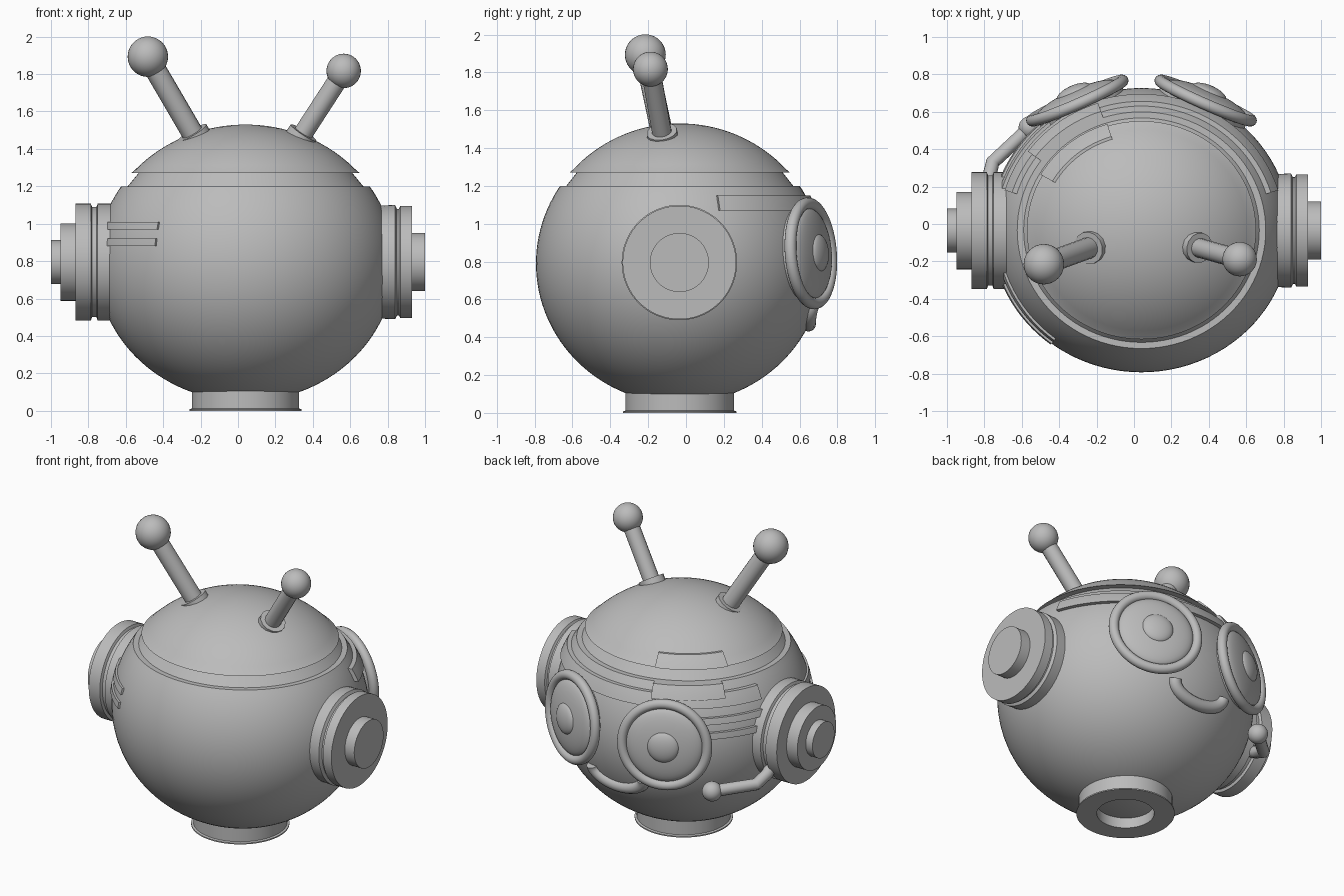
import bpy, bmesh, math
from mathutils import Vector, Matrix

cube = bpy.data.objects.get("Cube")
if cube:
    bpy.data.objects.remove(cube, do_unlink=True)

grey = bpy.data.materials.new("plain_grey")
grey.use_nodes = True
grey.diffuse_color = (0.5, 0.5, 0.5, 1)
grey.node_tree.nodes["Principled BSDF"].inputs["Base Color"].default_value = (0.5, 0.5, 0.5, 1)

CENTRE = Vector((0.04, -0.033, 0.79))
WIDE, RADIUS, TALL = 1.05, 0.76, 0.74
HEAD = Matrix.Translation((CENTRE.x, CENTRE.y, 0)) @ Matrix.Diagonal((WIDE, 1, 1, 1))


def skin(z):
    """Head radius at height z."""
    return RADIUS * math.sqrt(max(0, 1 - ((z - CENTRE.z) / TALL) ** 2))


def skin_y(x, z):
    """Face surface depth at x, z."""
    return CENTRE.y + math.sqrt(skin(z) ** 2 - ((x - CENTRE.x) / WIDE) ** 2)


def finish(name, bm, matrix=Matrix()):
    bmesh.ops.remove_doubles(bm, verts=bm.verts, dist=1e-5)
    bmesh.ops.transform(bm, matrix=matrix, verts=bm.verts)
    bmesh.ops.recalc_face_normals(bm, faces=bm.faces)
    mesh = bpy.data.meshes.new(name)
    bm.to_mesh(mesh)
    bm.free()
    mesh.materials.append(grey)
    return smooth(link(bpy.data.objects.new(name, mesh)))


def link(obj):
    bpy.context.collection.objects.link(obj)
    return obj


def smooth(obj):
    bpy.ops.object.select_all(action='DESELECT')
    obj.select_set(True)
    bpy.context.view_layer.objects.active = obj
    bpy.ops.object.shade_smooth_by_angle(angle=math.radians(30))
    return obj


def sweep(name, profile, matrix, start=0, end=360, closed=False, steps=72):
    """Turn an (r, z) profile about z; angles run from +y towards -x."""
    bm = bmesh.new()
    rings = []
    for i in range(steps + 1):
        a = math.radians(start + (end - start) * i / steps)
        rings.append([bm.verts.new((-r * math.sin(a), r * math.cos(a), z)) for r, z in profile])
    n = len(profile)
    for a, b in zip(rings, rings[1:]):
        for j in range(n if closed else n - 1):
            k = (j + 1) % n
            bm.faces.new((a[j], a[k], b[k], b[j]))
    if closed and end - start < 360:
        bm.faces.new(rings[0])
        bm.faces.new(rings[-1])
    return finish(name, bm, matrix)


def patch(name, low, high, start, end, proud):
    """Raised plate that follows the head surface."""
    zs = [low + (high - low) * i / 4 for i in range(5)]
    profile = [(skin(z) + proud, z) for z in zs] + [(skin(z) - 0.03, z) for z in reversed(zs)]
    return sweep(name, profile, HEAD, start, end, True, 40)


def ball(name, centre, radius):
    bm = bmesh.new()
    bmesh.ops.create_uvsphere(bm, u_segments=32, v_segments=20, radius=radius)
    return finish(name, bm, Matrix.Translation(centre))


def aim(origin, direction):
    return Matrix.Translation(origin) @ Vector(direction).to_track_quat('Z', 'Y').to_matrix().to_4x4()


def tube(name, points, radius):
    curve = bpy.data.curves.new(name, 'CURVE')
    curve.dimensions = '3D'
    curve.bevel_depth = radius
    curve.bevel_resolution = 5
    curve.use_fill_caps = True
    line = curve.splines.new('POLY')
    line.points.add(len(points) - 1)
    for p, co in zip(line.points, points):
        p.co = (*co, 1)
    temp = link(bpy.data.objects.new(name + "_path", curve))
    mesh = bpy.data.meshes.new_from_object(temp.evaluated_get(bpy.context.evaluated_depsgraph_get()))
    bpy.data.objects.remove(temp, do_unlink=True)
    mesh.name = name
    mesh.materials.clear()
    mesh.materials.append(grey)
    return smooth(link(bpy.data.objects.new(name, mesh)))


# Head shell with a lip, a groove and a cap
LIP, RIM = 1.2, 1.27
arc = [CENTRE.z - TALL * math.cos(math.pi * i / 64) for i in range(65)]
shell = [(skin(z), z) for z in arc if z < LIP - 0.01] + [(skin(LIP), LIP), (0.6, LIP), (0.545, RIM)]
cap = [(skin(RIM) + 0.005, RIM)] + [(skin(z), z) for z in arc if z > RIM + 0.01]
sweep("head", shell + cap, HEAD, steps=96)

# Hollow neck
sweep("neck", [(0.175, 0.14), (0.175, 0), (0.3, 0), (0.3, 0.008), (0.287, 0.012), (0.287, 0.14)],
      Matrix.Translation((CENTRE.x, CENTRE.y, 0)))

# Stepped ear discs, turned about the x axis
hub = Vector((0, CENTRE.y - 0.002, 0.795))
sweep("left_ear", [(0.3, 0.7), (0.305, 0.84), (0.285, 0.85), (0.285, 0.86), (0.3, 0.868),
                   (0.3, 0.93), (0.156, 0.93), (0.156, 1), (0, 1)], aim(hub, (1, 0, 0)))
sweep("right_ear", [(0.312, 0.68), (0.312, 0.75), (0.295, 0.757), (0.295, 0.78), (0.312, 0.787), (0.312, 0.87),
                    (0.207, 0.87), (0.207, 0.95), (0.117, 0.95), (0.117, 1), (0, 1)], aim(hub, (-1, 0, 0)))

# Raised brow band, ear strips and brow plates
patch("brow_band", 1.07, 1.15, -73, 73, 0.025)
for z in (0.88, 0.97):
    patch("ear_strip_back", z, z + 0.04, 37, 76, 0.018)
    patch("ear_strip_front", z, z + 0.04, 104, 143, 0.012)
patch("brow_plate_upper", RIM, 1.34, 17, 60, 0.015)
patch("brow_plate_lower", 1.12, LIP, 18, 54, 0.035)

# Eyes: ring, domed lens and pupil, mirrored about the head centre
ring = [(0.265 + 0.031 * math.cos(t * math.tau / 16), 0.031 * math.sin(t * math.tau / 16)) for t in range(16)]
lens = [(0.25, -0.14), (0.25, 0)] + [(0.24 * math.cos(t * math.pi / 20), 0.06 * math.sin(t * math.pi / 20))
                                     for t in range(11)]
pupil = [(0.1 * math.cos(t * math.pi / 16), 0.045 + 0.04 * math.sin(t * math.pi / 16)) for t in range(9)]
for side, s in (("left", 1), ("right", -1)):
    place = aim((CENTRE.x + s * 0.343, 0.66, 0.843), (s * 0.4, 0.91, 0.07))
    sweep(side + "_eye_ring", ring, place, closed=True)
    sweep(side + "_eye_lens", lens, place)
    sweep(side + "_eye_pupil", pupil, place, steps=40)

# Smile lying on the face
smile = []
for i in range(25):
    a = math.pi * i / 24
    x, z = CENTRE.x + 0.19 * math.cos(a), 0.57 - 0.1 * math.sin(a)
    smile.append((x, skin_y(x, z) - 0.005, z))
tube("mouth", smile, 0.04)

# Microphone arm
tip = (-0.555, 0.515, 0.54)
tube("microphone_arm", [(-0.77, 0.17, 0.65), (-0.775, 0.25, 0.61), (-0.755, 0.33, 0.57), tip], 0.038)
ball("microphone_tip", tip, 0.062)

# Antennae: collar, rod and ball
for side, foot, top, rod, knob in (
        ("right", (-0.235, -0.125, 1.47), (-0.482, -0.215, 1.893), 0.058, 0.108),
        ("left", (0.34, -0.125, 1.47), (0.565, -0.188, 1.817), 0.052, 0.092)):
    foot, top = Vector(foot), Vector(top)
    axis = (top - foot).normalized()
    tube(side + "_antenna_rod", [foot - axis * 0.06, top], rod)
    tube(side + "_antenna_collar", [foot - axis * 0.06, foot + axis * 0.02], rod + 0.03)
    ball(side + "_antenna_ball", top, knob)
